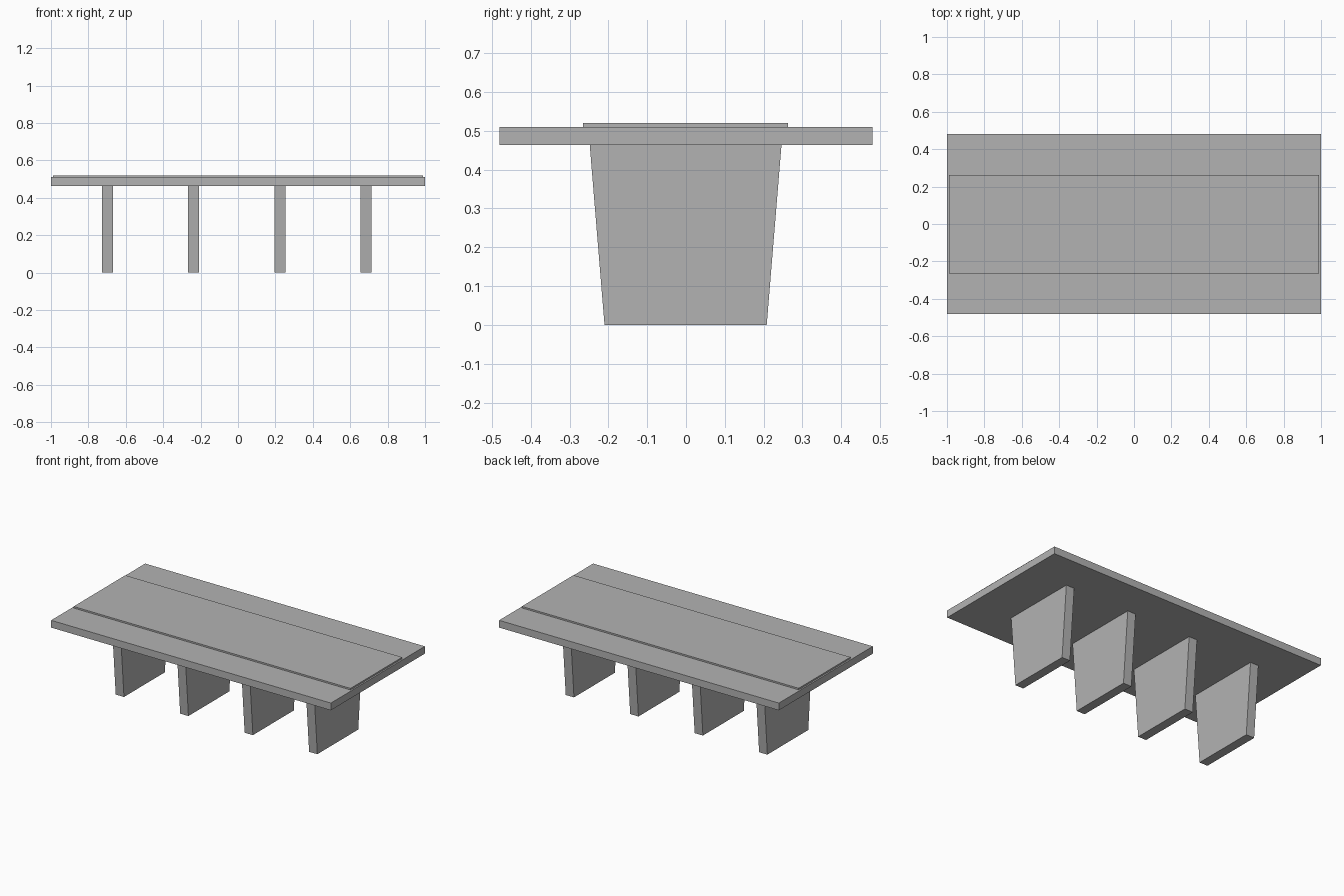
import bpy
import bmesh

cube = bpy.data.objects.get("Cube")
if cube:
    bpy.data.objects.remove(cube, do_unlink=True)

# Single flat grey for the whole model
concrete = bpy.data.materials.new("concrete_grey")
concrete.use_nodes = True
grey = (0.45, 0.45, 0.45, 1)
concrete.diffuse_color = grey
concrete.node_tree.nodes["Principled BSDF"].inputs["Base Color"].default_value = grey


def block(name, x, width, depth, z0, z1, bottom_depth=None, y=0):
    """Box centred on (x, y), optionally narrower in depth at its base."""
    bm = bmesh.new()
    bmesh.ops.create_cube(bm, size=1)
    for v in bm.verts:
        top = v.co.z > 0
        d = depth if top or bottom_depth is None else bottom_depth
        v.co = (x + v.co.x * width, y + v.co.y * d, z1 if top else z0)
    mesh = bpy.data.meshes.new(name)
    bm.to_mesh(mesh)
    bm.free()
    mesh.materials.append(concrete)
    obj = bpy.data.objects.new(name, mesh)
    bpy.context.collection.objects.link(obj)
    return obj


# Deck slab and the thin raised roadway on top
block("deck_slab", 0, 2, 0.96, 0.463, 0.51)
block("roadway", 0, 1.98, 0.528, 0.51, 0.52, y=-0.001)

# Four evenly spaced piers that taper towards the ground
for i in range(4):
    block(f"pier_{i + 1}", -0.698 + i * 0.461, 0.059, 0.494, 0, 0.463,
          bottom_depth=0.418, y=-0.001)
